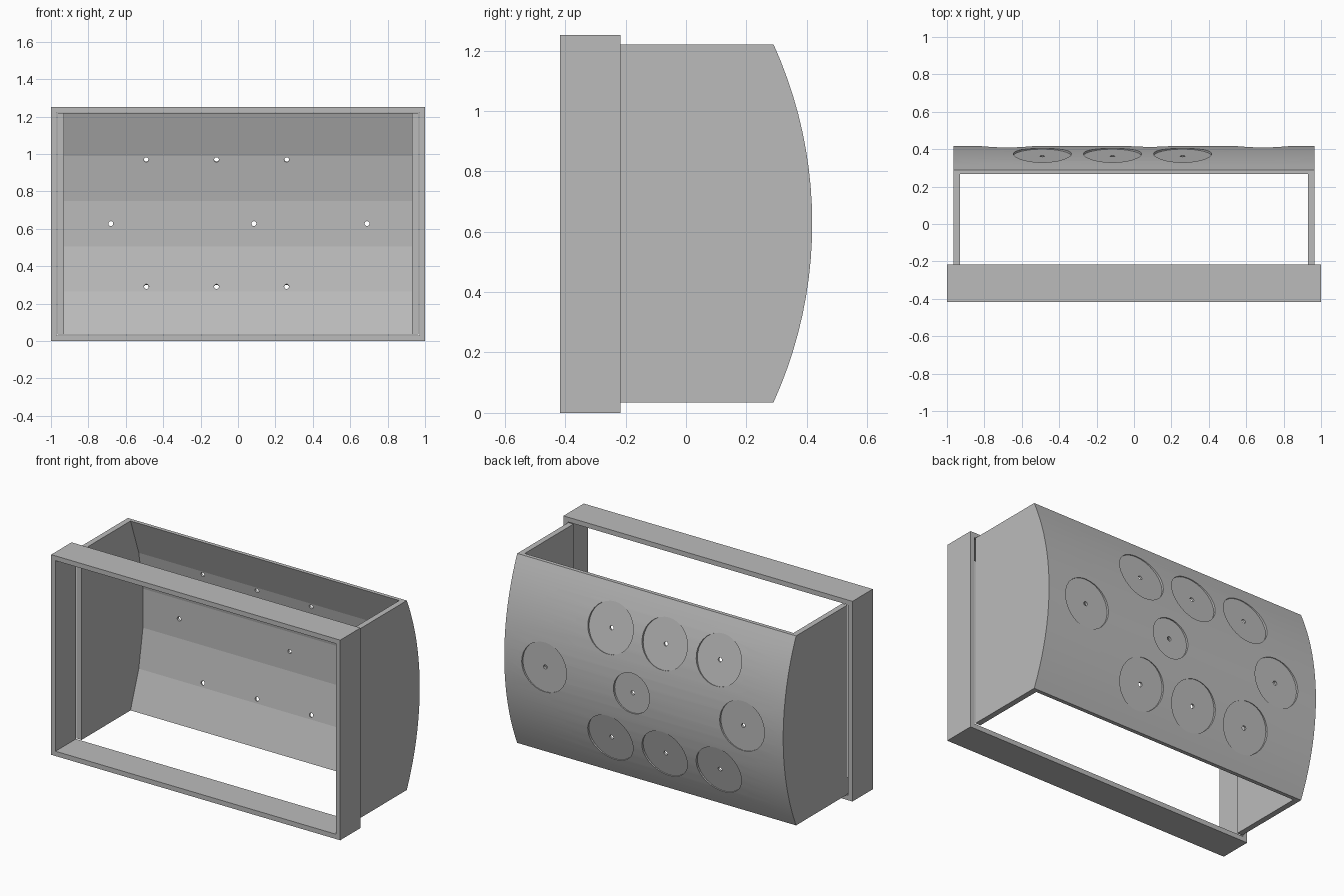
import bpy, bmesh, math
from mathutils import Matrix, Vector

cube = bpy.data.objects.get("Cube")
if cube:
    bpy.data.objects.remove(cube, do_unlink=True)

grey = bpy.data.materials.new("plain grey")
grey.use_nodes = True
colour = (0.5, 0.5, 0.5, 1)
grey.diffuse_color = colour
grey.node_tree.nodes["Principled BSDF"].inputs["Base Color"].default_value = colour

# Main sizes
HALF_W, WALL = 0.965, 0.035
Z_LOW, Z_HIGH = 0.035, 1.22
Z_MID, HALF_H = (Z_LOW + Z_HIGH) / 2, (Z_HIGH - Z_LOW) / 2
FRONT, EDGE, BACK = -0.217, 0.29, 0.418
SAG = BACK - EDGE
RADIUS = (HALF_H ** 2 + SAG ** 2) / (2 * SAG)
SPAN = math.asin(HALF_H / RADIUS)
PANEL = 0.024


def finish(bm, name):
    bmesh.ops.recalc_face_normals(bm, faces=bm.faces)
    mesh = bpy.data.meshes.new(name)
    bm.to_mesh(mesh)
    bm.free()
    mesh.materials.append(grey)
    obj = bpy.data.objects.new(name, mesh)
    bpy.context.collection.objects.link(obj)
    return obj


def arc(segments, shift=0):
    """Bowed back curve from bottom to top as (y, z) points."""
    angles = [SPAN * (2 * i / segments - 1) for i in range(segments + 1)]
    return [(BACK - RADIUS + shift + RADIUS * math.cos(a),
             Z_MID + RADIUS * math.sin(a)) for a in angles]


def prism(name, profile, x0, x1):
    """Extrude a (y, z) outline along x."""
    bm = bmesh.new()
    face = bm.faces.new([bm.verts.new((x0, y, z)) for y, z in profile])
    ext = bmesh.ops.extrude_face_region(bm, geom=[face])["geom"]
    verts = [v for v in ext if isinstance(v, bmesh.types.BMVert)]
    bmesh.ops.translate(bm, verts=verts, vec=(x1 - x0, 0, 0))
    return finish(bm, name)


def add_cutter(bm, x, z, radius, floor, reach):
    """Cylinder square to the bowed surface at (x, z)."""
    angle = math.asin((z - Z_MID) / RADIUS)
    normal = Vector((0, math.cos(angle), math.sin(angle)))
    centre = Vector((x, BACK - RADIUS, Z_MID)) + normal * (RADIUS + (floor + reach) / 2)
    matrix = Matrix.Translation(centre) @ normal.to_track_quat("Z", "Y").to_matrix().to_4x4()
    bmesh.ops.create_cone(bm, cap_ends=True, segments=32, radius1=radius,
                          radius2=radius, depth=reach - floor, matrix=matrix)


# Front frame: rectangular ring extruded backwards
bm = bmesh.new()
rings = []
for y in (-0.418, FRONT):
    for inset in (0, 0.03):
        w, lo, hi = 1 - inset, inset, 1.252 - inset
        rings.append([bm.verts.new((x, y, z))
                      for x, z in ((-w, lo), (w, lo), (w, hi), (-w, hi))])
for a, b in ((0, 1), (1, 3), (3, 2), (2, 0)):
    for i in range(4):
        j = (i + 1) % 4
        bm.faces.new((rings[a][i], rings[a][j], rings[b][j], rings[b][i]))
finish(bm, "front_frame")

# Side walls, meeting the inner face of the back panel
inner = arc(5, -PANEL)
wall_outline = [(FRONT, Z_LOW)] + inner + [(FRONT, Z_HIGH)]
for name, side in (("left_wall", 1), ("right_wall", -1)):
    prism(name, wall_outline, side * (HALF_W - WALL), side * HALF_W)

# Bowed back panel
panel = prism("back_panel", arc(20) + inner[::-1], -HALF_W, HALF_W)

# Round recesses and their small through holes
spots = [(x, z, 0.155) for z in (0.285, 0.975) for x in (-0.49, -0.115, 0.26)]
spots += [(-0.68, Z_MID, 0.155), (0.085, Z_MID, 0.125), (0.69, Z_MID, 0.155)]
recesses, holes = bmesh.new(), bmesh.new()
for x, z, r in spots:
    add_cutter(recesses, x, z, r, -0.013, 0.05)
    add_cutter(holes, x, z, 0.013, -0.08, 0.06)
for bm, name in ((recesses, "recess_cutter"), (holes, "hole_cutter")):
    cutter = finish(bm, name)
    cutter.hide_render = True
    cutter.hide_set(True)
    cut = panel.modifiers.new(name, "BOOLEAN")
    cut.operation = "DIFFERENCE"
    cut.solver = "EXACT"
    cut.object = cutter

# Bake the cuts, then smooth only the gentle outer curve
bpy.context.view_layer.update()
baked = bpy.data.meshes.new_from_object(
    panel.evaluated_get(bpy.context.evaluated_depsgraph_get()))
panel.modifiers.clear()
panel.data = baked
for name in ("recess_cutter", "hole_cutter"):
    bpy.data.objects.remove(bpy.data.objects[name], do_unlink=True)
bpy.ops.object.select_all(action="DESELECT")
panel.select_set(True)
bpy.context.view_layer.objects.active = panel
bpy.ops.object.shade_smooth_by_angle(angle=math.radians(6))
